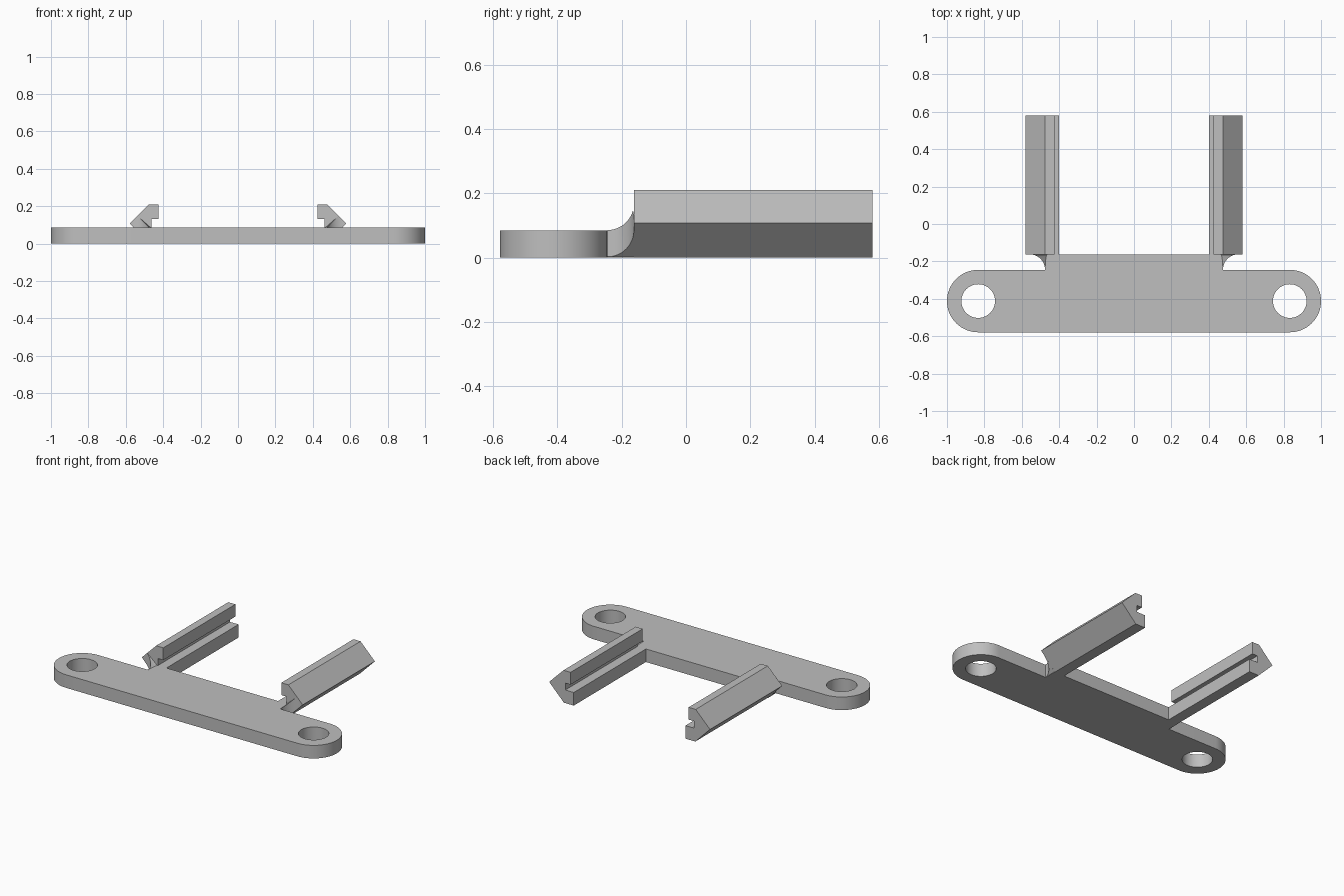
import bpy, bmesh, math

if "Cube" in bpy.data.objects:
    bpy.data.objects.remove(bpy.data.objects["Cube"])

grey = bpy.data.materials.new("plain grey")
grey.diffuse_color = (0.52, 0.52, 0.52, 1)
grey.use_nodes = True
grey.node_tree.nodes["Principled BSDF"].inputs["Base Color"].default_value = grey.diffuse_color

END_X, END_Y, END_R, HOLE_R = 0.833, -0.412, 0.167, 0.09
PLATE_Z, WEB_X, Y0, Y1, Y2 = 0.085, 0.475, -0.245, -0.162, 0.58


def loft(name, rings):
    """Join matching rings of points into a closed solid."""
    bm = bmesh.new()
    rows = [[bm.verts.new(p) for p in ring] for ring in rings]
    n = len(rows[0])
    for a, b in zip(rows, rows[1:]):
        for i in range(n):
            j = (i + 1) % n
            bm.faces.new((a[i], a[j], b[j], b[i]))
    bm.faces.new(rows[0])
    bm.faces.new(rows[-1])
    bmesh.ops.recalc_face_normals(bm, faces=bm.faces)
    mesh = bpy.data.meshes.new(name)
    bm.to_mesh(mesh)
    bm.free()
    mesh.materials.append(grey)
    obj = bpy.data.objects.new(name, mesh)
    bpy.context.collection.objects.link(obj)
    return obj


def smooth(obj):
    bpy.ops.object.select_all(action='DESELECT')
    obj.select_set(True)
    bpy.context.view_layer.objects.active = obj
    bpy.ops.object.shade_smooth_by_angle(angle=math.radians(30))


# Mounting plate: rounded ends and a raised tab along the back edge
right = [(WEB_X, Y1), (WEB_X, Y0)]
for i in range(33):
    a = math.pi / 2 - math.pi * i / 32
    right.append((END_X + END_R * math.cos(a), END_Y + END_R * math.sin(a)))
outline = right + [(-x, y) for x, y in reversed(right)]
plate = loft("mounting_plate", [[(x, y, z) for x, y in outline] for z in (0, PLATE_Z)])

# Screw holes
for side in (-1, 1):
    circle = [(side * END_X + HOLE_R * math.cos(i * math.tau / 48),
               END_Y + HOLE_R * math.sin(i * math.tau / 48)) for i in range(48)]
    cutter = loft("hole_cutter", [[(x, y, z) for x, y in circle] for z in (-0.1, 0.2)])
    cutter.hide_render = True
    cutter.hide_viewport = True
    mod = plate.modifiers.new("screw_hole", 'BOOLEAN')
    mod.object = cutter
    mod.solver = 'EXACT'
bpy.context.view_layer.update()
cut_mesh = bpy.data.meshes.new_from_object(
    plate.evaluated_get(bpy.context.evaluated_depsgraph_get()))
plate.modifiers.clear()
plate.data = cut_mesh
for obj in [o for o in bpy.data.objects if o.name.startswith("hole_cutter")]:
    bpy.data.objects.remove(obj)
smooth(plate)

# Grooved rail section
section = [(0.402, 0), (0.473, 0), (0.579, 0.107), (0.476, 0.21), (0.425, 0.21),
           (0.425, 0.13), (0.463, 0.13), (0.463, PLATE_Z), (0.402, PLATE_Z)]

for side, label in ((-1, "left"), (1, "right")):
    loft(label + "_rail", [[(side * x, y, z) for x, z in section] for y in (Y1, Y2)])

    # Curved gusset flaring from the plate corner out to the rail
    rings = []
    r = Y1 - Y0
    for i in range(13):
        a = math.pi / 2 * i / 12
        y = Y0 + r * math.sin(a)
        d = r * (1 - math.cos(a)) + 0.0005
        x = WEB_X + d
        top = min(PLATE_Z + d, 0.685 - x)
        ring = [(WEB_X - 0.012, 0.002), (WEB_X, 0.002), (x, d + 0.002), (x, top),
                (WEB_X - 0.012 * d / r, PLATE_Z)]
        rings.append([(side * px, y, pz) for px, pz in ring])
    smooth(loft(label + "_gusset", rings))
